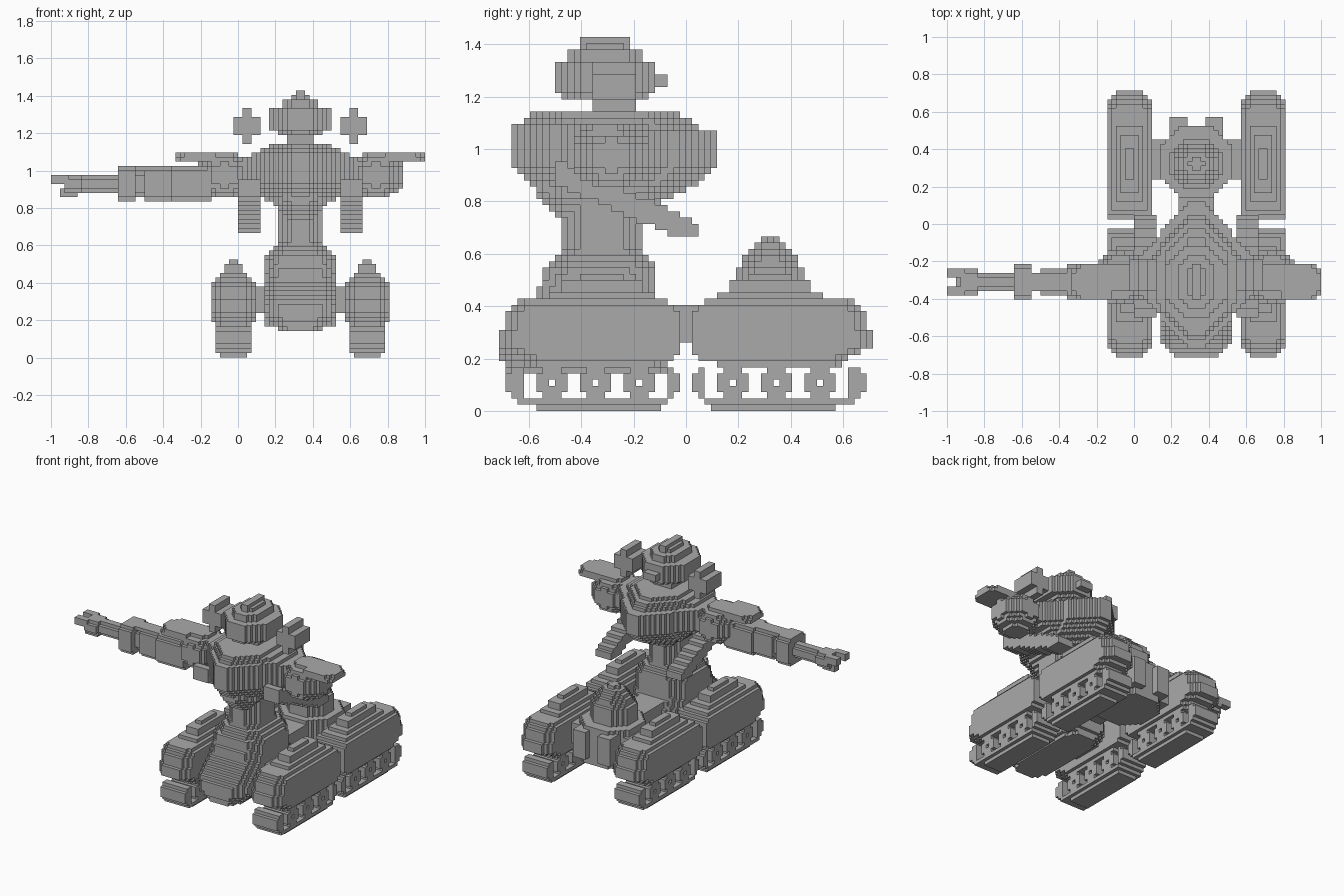
import bpy, bmesh

if "Cube" in bpy.data.objects:
    bpy.data.objects.remove(bpy.data.objects["Cube"])

# The whole machine is built from small cubes: x is counted from the body's middle,
# y from the front end (0..60) and z from the ground (0..60).
V = 2 / 84
MID_X = 1 / 3
grey = bpy.data.materials.new("armour_grey")
grey.diffuse_color = (0.4, 0.4, 0.4, 1)
grey.use_nodes = True
grey.node_tree.nodes["Principled BSDF"].inputs["Base Color"].default_value = grey.diffuse_color


def voxels(name, test, xs, ys, zs):
    """Skin every cube whose centre passes the test."""
    cells = {(i, j, k) for i in range(*xs) for j in range(*ys) for k in range(*zs)
             if test(i + .5, j + .5, k + .5)}
    bm, verts = bmesh.new(), {}

    def vert(p):
        if p not in verts:
            verts[p] = bm.verts.new((p[0] * V + MID_X, (p[1] - 30) * V, p[2] * V))
        return verts[p]

    for c in cells:
        for d in range(3):
            for s in (0, 1):
                n = list(c)
                n[d] += 2 * s - 1
                if tuple(n) in cells:
                    continue
                quad = []
                for a, b in ((0, 0), (1, 0), (1, 1), (0, 1)):
                    p = list(c)
                    p[d] += s
                    p[(d + 1) % 3] += a
                    p[(d + 2) % 3] += b
                    quad.append(vert(tuple(p)))
                bm.faces.new(quad if s else quad[::-1])
    mesh = bpy.data.meshes.new(name)
    bm.to_mesh(mesh)
    bm.free()
    mesh.materials.append(grey)
    bpy.context.collection.objects.link(bpy.data.objects.new(name, mesh))


def lerp(table, z):
    """Interpolate rows of (height, values...)."""
    for lo, hi in zip(table, table[1:]):
        if lo[0] <= z <= hi[0]:
            t = (z - lo[0]) / (hi[0] - lo[0])
            return [a + (b - a) * t for a, b in zip(lo[1:], hi[1:])]
    return [0] * (len(table[0]) - 1)


def octagon(a, b, ra, rb, cut):
    return abs(a) < ra and abs(b) < rb and abs(a) + abs(b) < ra + rb - cut


def box(name, x0, x1, y0, y1, z0, z1):
    voxels(name, lambda x, y, z: True, (x0, x1), (y0, y1), (z0, z1))


# ---- four track pods: fairing with stepped hatch, tread loop and wheels ----
NOSE = [5, 4, 2, 0, 0, 0, 1, 1, 1, 2, 3]
TAIL = [25, 28, 29, 29, 29, 29, 29, 29, 29, 28, 27]
TREAD = [(6, 26), (3, 27), (2, 28), (1, 29), (1, 29), (1, 29), (2, 28)]


def fairing(u, y, z):
    k = int(z)
    if k < 18:
        y0 = NOSE[k - 7]
        w = 4 if k in (7, 17) else 5
        if y < y0 + 2:
            w = 3 if y < y0 + 1 else 4
        return abs(u) < w and y0 < y < TAIL[k - 7]
    w, h = [(3, 9), (2, 6.5), (2, 6.5), (1, 3.5)][k - 18]
    return abs(u) < w and abs(y - 16.5) < h


def tread(u, y, z):
    k = int(z)
    y0, y1 = TREAD[k]
    if not (y0 < y < y1 and abs(u) < (3 if k == 0 else 4)):
        return False
    if k >= 2 and 4 < y < 27:
        return any(octagon(y - c, z - 4.5, 2.6, 2.6, 1.5)
                   and not (abs(y - c) < .6 and abs(z - 4.5) < .6)
                   for c in (8.5, 15.5, 22.5))
    return True


for sx, side in ((-1, "left"), (1, "right")):
    for back, end in ((False, "front"), (True, "rear")):
        ys = (31, 60) if back else (0, 29)
        xs = (-20, -10) if sx < 0 else (10, 20)
        for label, shape, zs in (("fairing", fairing, (7, 22)), ("tread", tread, (0, 7))):
            voxels(f"{end}_{side}_{label}",
                   lambda x, y, z: shape(x * sx - 15, 60 - y if back else y, z), xs, ys, zs)
        # axle from hull to pod
        ax = (-10, -6) if sx < 0 else (6, 10)
        box(f"{end}_{side}_axle", *ax, *((40, 49) if back else (11, 20)), 10, 16)

# ---- front hull rising into the waist ----
HULL = [(6, 1, 27, 5), (10, 0, 28, 8), (12, 0, 28, 8), (18, 6, 25, 8), (22, 7, 25, 8),
        (24, 8, 25, 6.5), (26, 10, 23, 5), (33, 10, 23, 5)]


def hull(x, y, z):
    y0, y1, w = lerp(HULL, z)
    return y0 < y < y1 and abs(x) < min(w, w - 3 + (min(y - y0, y1 - y)) * .8)


voxels("front_hull", hull, (-8, 8), (0, 29), (6, 33))
box("hull_spine", -4, 4, 24, 40, 11, 17)

# ---- rear hull with dome and two vents ----
DOME = [(7, 8), (18, 8), (18.1, 6), (22, 6), (24, 5), (26, 3.6), (27, 2), (28, 1.2)]


def rear_hull(x, y, z):
    r = lerp(DOME, z)[0]
    if z < 18:
        return octagon(x, y - 44, r, r, 4)
    return octagon(x, y - 43.5, r, r - .3, r * .55)


voxels("rear_hull", rear_hull, (-8, 8), (35, 53), (7, 28))
for sx, side in ((-1, "left"), (1, "right")):
    box(f"{side}_rear_vent", *((-6, -2) if sx < 0 else (2, 6)), 50, 54, 9, 17)

# ---- prow-shaped chest ----
CHEST = [(31, 9, 23, 3), (33, 7, 26, 5), (36, 5, 32, 9), (38, 3, 34, 12), (39, 2, 35, 13),
         (44, 2, 35, 13), (45, 2, 32, 11), (46, 4, 31, 9), (47, 5, 29, 7)]


def chest(x, y, z):
    y0, y1, w = lerp(CHEST, int(z))
    return y0 < y < y1 and abs(x) < min(w, 2 + min(y - y0, y1 - y) * .85)


voxels("chest", chest, (-14, 14), (2, 36), (31, 48))

# ---- paired parts: slanted struts, shoulders, shoulder plates, side lamps ----


def strut(x, y, z):
    low = 36 - (y - 10) * 8 / 18
    return low < z < low + 4 and z > 28


def shoulder(x, y, z):
    return ((abs(x) - 17) / 6.3) ** 2 + ((y - 18) / 6.3) ** 2 + ((z - 41) / 5.4) ** 2 < 1


def plate(x, y, z):
    return octagon(abs(x) - 20, y - 17, 8, 4, 1 if z < 45 else 2)


def lamp(x, y, z):
    u, w = abs(abs(x) - 12), abs(z - 52)
    return (u < 1 and w < 4) or (u < 3 and w < 2)


PAIRS = (("strut", strut, (9, 14), (9, 32), (28, 41)),
         ("shoulder", shoulder, (10, 24), (11, 25), (35, 47)),
         ("shoulder_plate", plate, (19, 28), (13, 21), (44, 46)),
         ("head_lamp", lamp, (9, 15), (15, 22), (48, 56)))
for name, shape, xs, ys, zs in PAIRS:
    voxels("right_" + name, shape, xs, ys, zs)
    voxels("left_" + name, shape, (-xs[1], -xs[0]), ys, zs)

# ---- neck and stepped head ----
box("neck", -3, 3, 15, 21, 46, 51)
HEAD = [(5, 7), (7, 8), (7, 8), (7, 8), (7, 8), (7, 8), (4, 6), (4, 6), (2, 4), (1, 4)]


def head(x, y, z):
    w, h = HEAD[int(z) - 50]
    return octagon(x, y - 17, w, h, w * .6)


voxels("head", head, (-7, 7), (9, 25), (50, 60))
box("head_back_block", -2, 2, 24, 27, 52, 54)

# ---- outstretched left arm made of octagonal segments ----
ARM = (("upper_arm", -29, -20, 4, 4), ("elbow", -35, -28, 3, 4), ("forearm_joint", -38, -35, 2, 3),
       ("forearm_ring", -41, -37, 4, 4), ("forearm", -50, -41, 2, 2), ("palm", -53, -49, 3, 2))
for name, x0, x1, ry, rz in ARM:
    voxels(name, lambda x, y, z: octagon(y - 17, z - 39, ry, rz, 1.5),
           (x0, x1), (12, 22), (34, 44))
box("forearm_bar", -41, -32, 15, 19, 42, 43)
box("front_finger", -56, -52, 14, 16, 39, 41)
box("rear_finger", -56, -52, 18, 20, 39, 41)
box("thumb", -54, -50, 16, 18, 36, 38)
